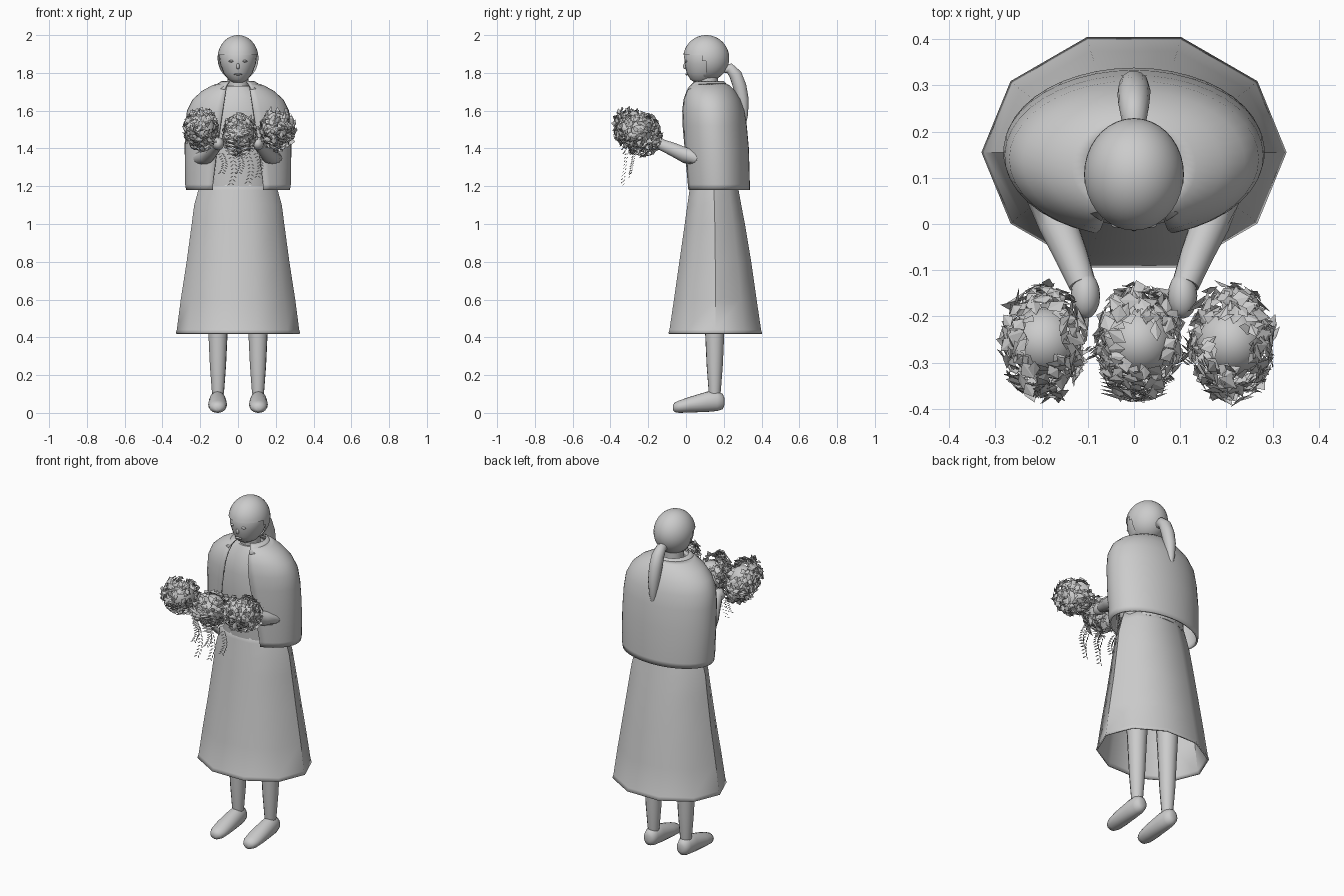
import bpy, bmesh, math, random
from mathutils import Vector, Matrix

random.seed(4)
if "Cube" in bpy.data.objects:
    bpy.data.objects.remove(bpy.data.objects["Cube"], do_unlink=True)

GREY = (0.6, 0.6, 0.6, 1)
clay = bpy.data.materials.new("plain grey")
clay.use_nodes = True
clay.diffuse_color = GREY
clay.node_tree.nodes["Principled BSDF"].inputs["Base Color"].default_value = GREY


def finish(name, bm, sharp=45, normals=True):
    if normals:
        bmesh.ops.recalc_face_normals(bm, faces=bm.faces)
    me = bpy.data.meshes.new(name)
    bm.to_mesh(me)
    bm.free()
    me.materials.append(clay)
    if sharp:
        me.shade_smooth()
        me.set_sharp_from_angle(angle=math.radians(sharp))
    ob = bpy.data.objects.new(name, me)
    bpy.context.scene.collection.objects.link(ob)
    return ob


def skin(name, rings, closed=True, caps=True, sharp=45):
    """Join rings of points into a surface."""
    bm = bmesh.new()
    rows = [[bm.verts.new(p) for p in r] for r in rings]
    n = len(rows[0])
    for a, b in zip(rows, rows[1:]):
        for i in range(n if closed else n - 1):
            j = (i + 1) % n
            bm.faces.new((a[i], a[j], b[j], b[i]))
    if caps:
        bm.faces.new(rows[0])
        bm.faces.new(rows[-1])
    return finish(name, bm, sharp)


def ring(c, u, v, n=20, gap=None):
    """Ellipse about c; gap is the half angle left open at the front."""
    c, u, v = Vector(c), Vector(u), Vector(v)
    if gap is None:
        angles = [math.tau * i / n for i in range(n)]
    else:
        start = -math.pi / 2 + gap
        angles = [start + (math.tau - 2 * gap) * i / n for i in range(n + 1)]
    return [c + u * math.cos(t) + v * math.sin(t) for t in angles]


def upright(z, rx, front, back, n=24, gap=None):
    return ring((0, (front + back) / 2, z), (rx, 0, 0), (0, (back - front) / 2, 0), n, gap)


def tube(name, path, n=14):
    """Round tube along (x, y, z, radius) points."""
    pts = [Vector(p[:3]) for p in path]
    rings = []
    for i, p in enumerate(pts):
        d = (pts[min(i + 1, len(pts) - 1)] - pts[max(i - 1, 0)]).normalized()
        u = d.cross(Vector((0.9, 0.3, 0.1))).normalized()
        rings.append(ring(p, u * path[i][3], d.cross(u) * path[i][3], n))
    return skin(name, rings, sharp=70)


def ball(name, c, r, cut=None, seg=24):
    bm = bmesh.new()
    bmesh.ops.create_uvsphere(bm, u_segments=seg, v_segments=seg * 2 // 3, radius=1)
    bmesh.ops.transform(bm, matrix=Matrix.Translation(c) @ Matrix.Diagonal((*r, 1)), verts=bm.verts)
    if cut:
        doomed = [f for f in bm.faces if cut(f.calc_center_median())]
        bmesh.ops.delete(bm, geom=doomed, context='FACES')
    return finish(name, bm)


def thicken(ob, t):
    m = ob.modifiers.new("thickness", 'SOLIDIFY')
    m.thickness = t
    m.offset = -1


# Skirt: ten-sided flare, open at the hem
skirt = skin("skirt", [upright(z, rx, f, b, 10) for z, rx, f, b in (
    (0.42, 0.33, -0.107, 0.417), (0.44, 0.324, -0.1, 0.41), (0.6, 0.303, -0.075, 0.385),
    (0.8, 0.272, -0.045, 0.355), (1.0, 0.245, -0.015, 0.32), (1.1, 0.232, 0.0, 0.3),
    (1.18, 0.21, 0.012, 0.285), (1.24, 0.19, 0.02, 0.275))], caps=False)
thicken(skirt, 0.008)

# Shirt and neck
skin("shirt", [upright(z, rx, f, b) for z, rx, f, b in (
    (1.2, 0.19, 0.015, 0.28), (1.4, 0.2, 0.0, 0.29), (1.58, 0.2, -0.005, 0.28),
    (1.68, 0.15, 0.02, 0.24), (1.73, 0.07, 0.05, 0.19))])
skin("neck", [upright(z, 0.055, 0.06, 0.17) for z in (1.68, 1.8)])


# Open jacket with rounded shoulders
def jacket_gap(z, rx):
    return math.asin((0.06 + 0.075 * min(1, (1.745 - z) / 0.5)) / rx)


jacket = skin("jacket", [upright(z, rx, f, b, 36, jacket_gap(z, rx)) for z, rx, f, b in (
    (1.18, 0.275, -0.01, 0.338), (1.21, 0.28, -0.012, 0.338), (1.4, 0.283, -0.022, 0.333),
    (1.52, 0.28, -0.028, 0.322), (1.6, 0.27, -0.028, 0.31), (1.66, 0.24, -0.02, 0.288),
    (1.705, 0.19, -0.005, 0.26), (1.735, 0.135, 0.015, 0.23), (1.745, 0.1, 0.035, 0.21))],
    closed=False, caps=False)
thicken(jacket, 0.01)
collar = skin("collar", [upright(z, rx, f, b, 24, 0.55) for z, rx, f, b in (
    (1.715, 0.135, -0.012, 0.232), (1.745, 0.105, 0.02, 0.212), (1.757, 0.085, 0.035, 0.2))],
    closed=False, caps=False)
thicken(collar, 0.006)

# Head, hair cap and ponytail
skin("head", [upright(z, rx, f, b) for z, rx, f, b in (
    (1.75, 0.028, 0.045, 0.12), (1.765, 0.052, 0.022, 0.16), (1.8, 0.077, 0.004, 0.19),
    (1.85, 0.095, -0.008, 0.21), (1.89, 0.1, -0.01, 0.215), (1.94, 0.088, 0.008, 0.2),
    (1.975, 0.06, 0.04, 0.17), (1.99, 0.03, 0.07, 0.135))])
ball("hair", (0, 0.107, 1.878), (0.108, 0.122, 0.122),
     lambda p: p.z < 1.9 and p.y < 0.1 - 0.4 * max(0, p.z - 1.85), 36)
tube("ponytail", [(0, 0.2, 1.82, 0.02), (0, 0.23, 1.825, 0.028), (0, 0.262, 1.79, 0.034),
                  (0, 0.284, 1.73, 0.036), (0, 0.3, 1.66, 0.032), (0, 0.307, 1.58, 0.022),
                  (0, 0.306, 1.53, 0.012), (0, 0.304, 1.505, 0.004)])

# Face details
ball("nose", (0, -0.004, 1.835), (0.009, 0.012, 0.016), seg=12)
ball("mouth", (0, 0.004, 1.792), (0.022, 0.008, 0.005), seg=12)

# Limbs, eyes and shoes on both sides
for side, s in (("left", 1), ("right", -1)):
    ball(side + "_eye", (s * 0.036, 0.0, 1.862), (0.014, 0.009, 0.006), seg=12)
    tube(side + "_arm", [(s * x, y, z, r) for x, y, z, r in (
        (0.2, 0.155, 1.6, 0.05), (0.205, 0.13, 1.42, 0.048), (0.195, 0.08, 1.345, 0.046),
        (0.165, 0.0, 1.362, 0.042), (0.135, -0.07, 1.395, 0.036), (0.112, -0.13, 1.42, 0.03))])
    ball(side + "_hand", (s * 0.105, -0.155, 1.425), (0.032, 0.05, 0.035), seg=16)
    tube(side + "_leg", [(s * 0.106, 0.152, z, r) for z, r in (
        (0.08, 0.028), (0.12, 0.033), (0.25, 0.043), (0.42, 0.051), (0.7, 0.065), (1.1, 0.075))])
    skin(side + "_shoe", [ring((s * 0.108, y, (lo + hi) / 2), (rx, 0, 0), (0, 0, (hi - lo) / 2))
                          for y, rx, lo, hi in (
        (0.203, 0.015, 0.04, 0.08), (0.195, 0.032, 0.02, 0.1), (0.165, 0.042, 0.01, 0.117),
        (0.11, 0.046, 0.005, 0.112), (0.02, 0.05, 0.002, 0.085), (-0.035, 0.045, 0.0, 0.066),
        (-0.06, 0.032, 0.004, 0.055), (-0.07, 0.012, 0.014, 0.04))], sharp=70)


def leaf(bm, c, along, across, bend):
    """Kite leaf folded along its middle."""
    c, n = Vector(c), along.cross(across).normalized() * bend
    tip, root = bm.verts.new(c + along), bm.verts.new(c - along)
    a, b = bm.verts.new(c + across + n), bm.verts.new(c - across + n)
    bm.faces.new((root, a, tip))
    bm.faces.new((root, tip, b))


def random_dir():
    return Vector([random.gauss(0, 1) for _ in range(3)]).normalized()


# Three flower heads wrapped in loose petals, thinner on top
for name, x, z in (("right", -0.195, 1.5), ("middle", 0.01, 1.475), ("left", 0.21, 1.5)):
    core = Vector((x, -0.255, z))
    ball(name + "_flower_core", core, (0.075, 0.075, 0.08), seg=16)
    bm = bmesh.new()
    count = 0
    while count < 330:
        d = random_dir()
        if d.z > 0.87:
            continue
        k = random.uniform(0.8, 1.0)
        p = core + Vector((d.x * 0.096, d.y * 0.132, d.z * 0.115)) * k
        p.z -= 0.25 * (p.y - core.y)
        u = d.cross(random_dir()).normalized()
        u = (u + 0.6 * random_dir()).normalized()
        v = u.cross(d + 0.5 * random_dir()).normalized()
        leaf(bm, p, u * random.uniform(0.016, 0.026), v * random.uniform(0.012, 0.019), 0.004)
        count += 1
    finish(name + "_flower_petals", bm, sharp=None, normals=False)

# Fern fan in front of the middle flower
bm = bmesh.new()
for i in range(7):
    for s in (1, -1):
        leaf(bm, (s * 0.038, -0.375 + 0.008 * i, 1.5 - 0.02 * i),
             Vector((s * 0.036, 0.01, 0.01)), Vector((0, 0.004, 0.007)), 0.002)
finish("fern_fan", bm, sharp=None, normals=False)

# Trailing sprigs of tiny leaflets below the flowers
bm = bmesh.new()
for x, y, length in ((-0.09, -0.29, 0.1), (-0.04, -0.33, 0.16), (0.0, -0.3, 0.1),
                     (0.05, -0.34, 0.15), (0.1, -0.3, 0.12)):
    for i in range(9):
        t = i / 8
        for s in (1, -1):
            leaf(bm, (x + s * 0.01 + 0.02 * math.sin(3 * t), y + 0.02 * (1 - t), 1.37 - length * t),
                 Vector((s * 0.009, -0.006, -0.005)), Vector((0, 0.003, 0.004)), 0.001)
finish("trailing_sprigs", bm, sharp=None, normals=False)
